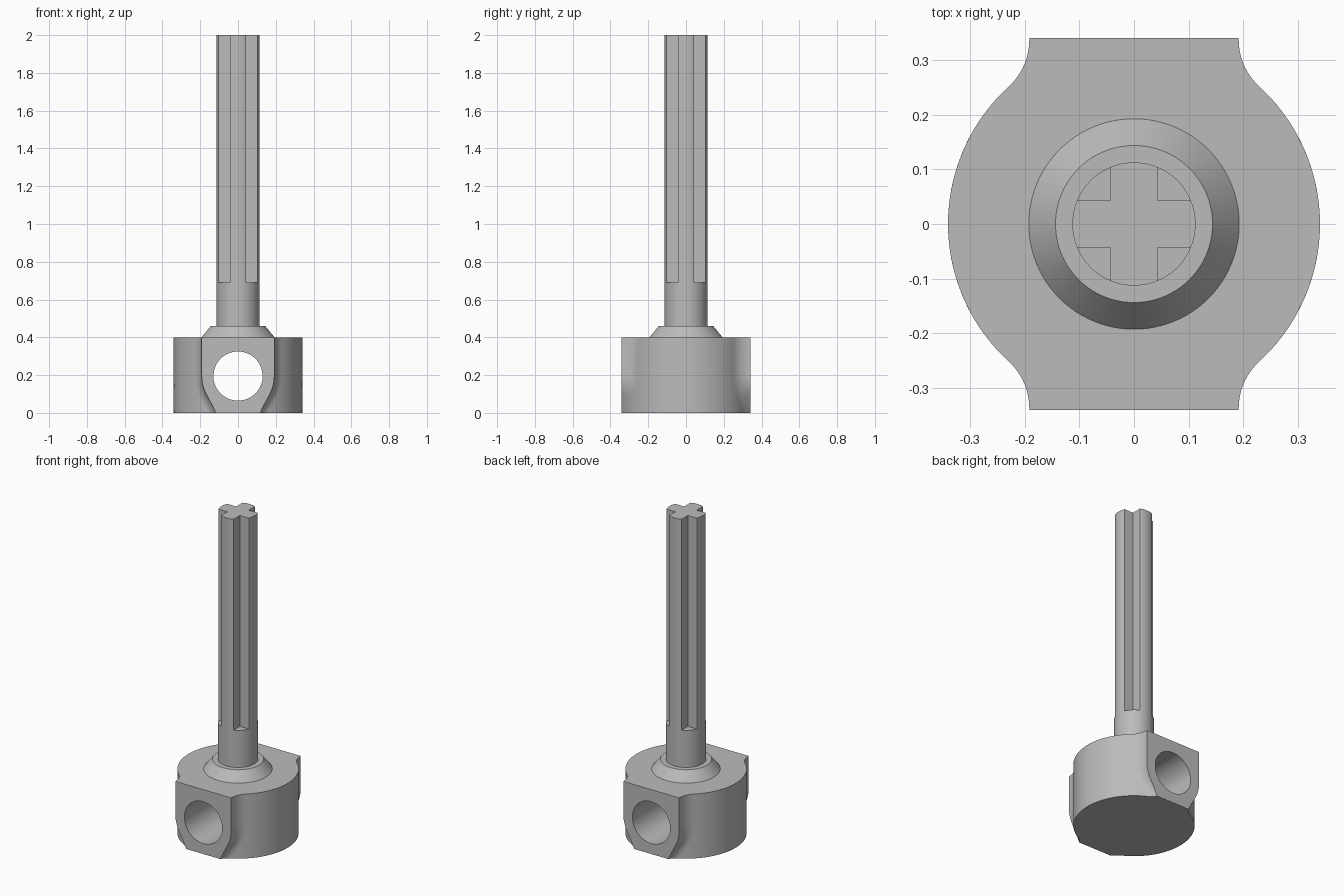
import bpy, bmesh, math
from mathutils import Vector

if "Cube" in bpy.data.objects:
    bpy.data.objects.remove(bpy.data.objects["Cube"])

grey = bpy.data.materials.new("plain_grey")
grey.use_nodes = True
GREY = (0.5, 0.5, 0.5, 1)
grey.diffuse_color = GREY
grey.node_tree.nodes["Principled BSDF"].inputs["Base Color"].default_value = GREY

R = 0.341           # hub radius and half depth
FILLET = 0.117      # blend between lug and hub
LUG = 0.192         # lug half width
HOLE_Z = 0.195
HUB_TOP = 0.4
SHAFT_R = 0.113


def loft(name, sections):
    """Skin a stack of (outline, z) sections and cap both ends."""
    bm = bmesh.new()
    rings = [[bm.verts.new((x, y, z)) for x, y in pts] for pts, z in sections]
    for low, high in zip(rings, rings[1:]):
        n = len(low)
        for i in range(n):
            j = (i + 1) % n
            bm.faces.new((low[i], low[j], high[j], high[i]))
    bm.faces.new(rings[0][::-1])
    bm.faces.new(rings[-1])
    bmesh.ops.recalc_face_normals(bm, faces=bm.faces)
    mesh = bpy.data.meshes.new(name)
    bm.to_mesh(mesh)
    bm.free()
    mesh.materials.append(grey)
    obj = bpy.data.objects.new(name, mesh)
    bpy.context.collection.objects.link(obj)
    return obj


def smooth(obj):
    bpy.ops.object.select_all(action='DESELECT')
    obj.select_set(True)
    bpy.context.view_layer.objects.active = obj
    bpy.ops.object.shade_smooth_by_angle(angle=math.radians(30))


def circle(r, n=96):
    return [(r * math.cos(math.tau * i / n), r * math.sin(math.tau * i / n)) for i in range(n)]


def lug_width(z):
    """Straight sides, rounding under the hole into a slanted line."""
    drop = max(HOLE_Z - z, 0)
    slope = math.radians(35)
    if drop < LUG * math.sin(slope):
        return math.sqrt(LUG ** 2 - drop ** 2)
    return (LUG - drop * math.sin(slope)) / math.cos(slope)


def hub_outline(z, n=24, m=12):
    """Round hub joined by fillets to a flat lug at front and back."""
    w = lug_width(z)
    cx = w + FILLET
    cy = math.sqrt((R + FILLET) ** 2 - cx ** 2)
    touch = math.atan2(cy, cx)
    q = [(R * math.cos(touch * i / n), R * math.sin(touch * i / n)) for i in range(n)]
    if cy < R:
        end, steps, corner = math.pi, m - 1, w
    else:
        end = math.pi + math.asin((cy - R) / FILLET)
        steps, corner = m, cx + FILLET * math.cos(end)
    start = touch + math.pi
    for k in range(m):
        a = start + (end - start) * k / steps
        q.append((cx + FILLET * math.cos(a), cy + FILLET * math.sin(a)))
    q.append((corner, R))
    return (q + [(-x, y) for x, y in q[::-1]]
            + [(-x, -y) for x, y in q[1:]] + [(x, -y) for x, y in q[:0:-1]])


# Hub with lugs
levels = [HOLE_Z * i / 14 for i in range(15)] + [HUB_TOP]
hub = loft("hub", [(hub_outline(z), z) for z in levels])

# Cross hole through both lugs
cutter = loft("hole_cutter", [(circle(0.13), -1), (circle(0.13), 1)])
cutter.rotation_euler.x = math.pi / 2
cutter.location.z = HOLE_Z
cutter.hide_render = True
cutter.hide_set(True)
cut = hub.modifiers.new("hole", 'BOOLEAN')
cut.operation = 'DIFFERENCE'
cut.solver = 'EXACT'
cut.object = cutter
bpy.context.view_layer.objects.active = hub
hub.select_set(True)
bpy.ops.object.modifier_apply(modifier=cut.name)
bpy.data.objects.remove(cutter)
smooth(hub)

# Tapered collar
smooth(loft("collar", [(circle(0.193), HUB_TOP), (circle(0.144), 0.46)]))

# Round shaft base
smooth(loft("shaft_base", [(circle(SHAFT_R), 0.45), (circle(SHAFT_R), 0.69)]))

# Cross-shaped shaft with rounded arm ends
ARM = 0.043
half = math.asin(ARM / SHAFT_R)
cross = []
for turn in range(4):
    base = turn * math.pi / 2
    for i in range(13):
        a = base + half * (i / 6 - 1)
        cross.append((SHAFT_R * math.cos(a), SHAFT_R * math.sin(a)))
    a = base + math.pi / 4
    cross.append((ARM * math.sqrt(2) * math.cos(a), ARM * math.sqrt(2) * math.sin(a)))
smooth(loft("cross_shaft", [(cross, 0.69), (cross, 2.0)]))
